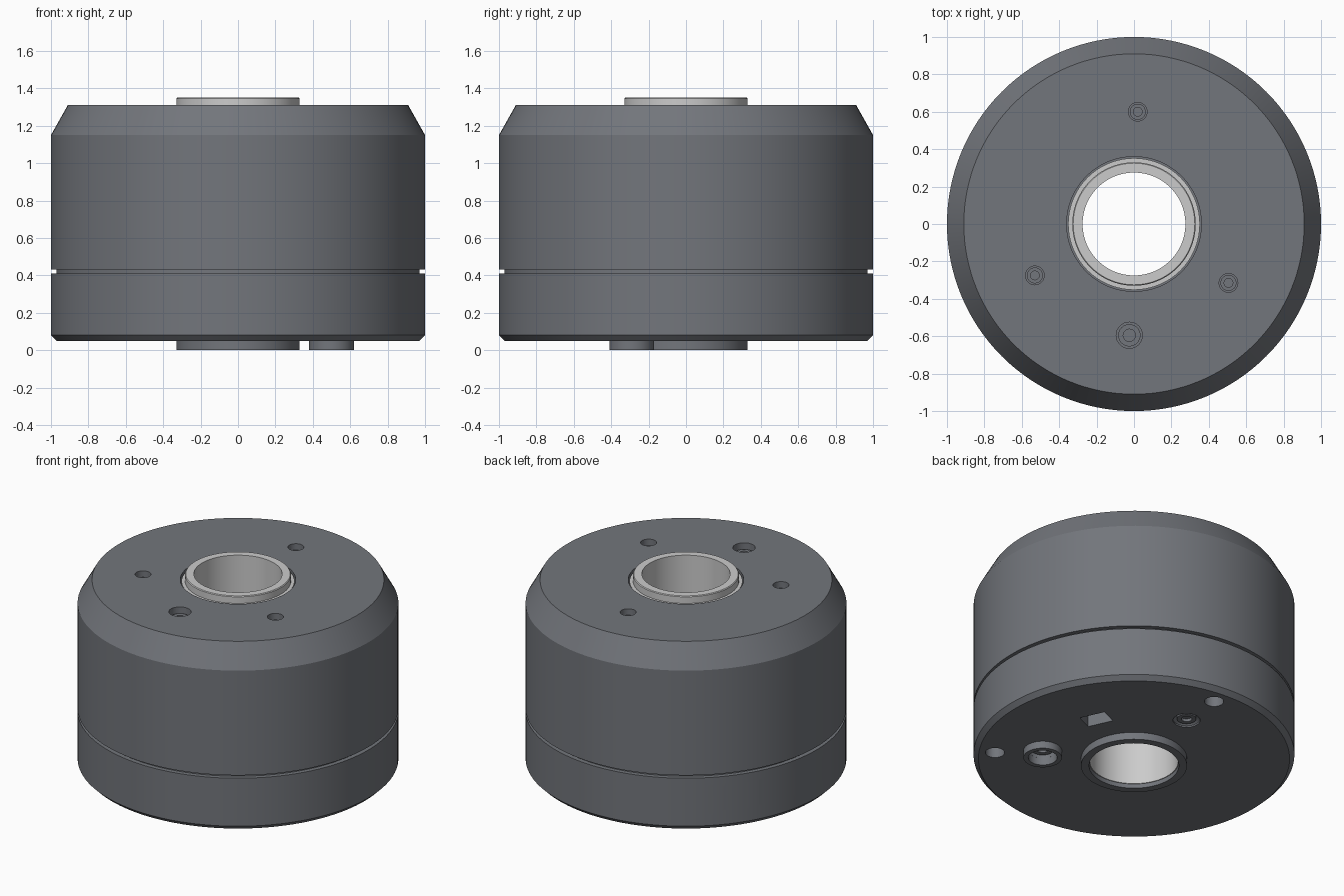
import bpy, bmesh
from math import radians, cos, sin, pi
from mathutils import Matrix, Vector

if "Cube" in bpy.data.objects:
    bpy.data.objects.remove(bpy.data.objects["Cube"])


def mat(name, c):
    m = bpy.data.materials.new(name)
    m.diffuse_color = (*c, 1)
    m.use_nodes = True
    m.node_tree.nodes["Principled BSDF"].inputs["Base Color"].default_value = m.diffuse_color
    return m


DARK = mat("dark_grey", (0.17, 0.18, 0.20))
LIGHT = mat("light_grey", (0.58, 0.58, 0.60))


def finish(bm, name, m, matrix=None):
    if matrix:
        bm.transform(matrix)
    bmesh.ops.recalc_face_normals(bm, faces=bm.faces)
    me = bpy.data.meshes.new(name)
    bm.to_mesh(me)
    bm.free()
    ob = bpy.data.objects.new(name, me)
    bpy.context.collection.objects.link(ob)
    me.materials.append(m)
    return ob


def lathe(name, pts, m=DARK, matrix=None, steps=48):
    """Revolve (radius, z) points; closed ring unless the profile touches the axis."""
    bm = bmesh.new()
    vs = [bm.verts.new((r, 0, z)) for r, z in pts]
    for a, b in zip(vs, vs[1:]):
        bm.edges.new((a, b))
    if min(r for r, z in pts) > 0:
        bm.edges.new((vs[-1], vs[0]))
    bmesh.ops.spin(bm, geom=bm.verts[:] + bm.edges[:], cent=(0, 0, 0), axis=(0, 0, 1),
                   angle=2 * pi, steps=steps)
    bmesh.ops.remove_doubles(bm, verts=bm.verts, dist=1e-5)
    return finish(bm, name, m, matrix)


def box(name, size, m=DARK, matrix=None, bevel=0):
    bm = bmesh.new()
    bmesh.ops.create_cube(bm, size=1)
    bm.transform(Matrix.Diagonal((*size, 1)))
    if bevel:
        bmesh.ops.bevel(bm, geom=bm.edges[:], offset=bevel, segments=3, profile=0.5,
                        affect='EDGES')
    return finish(bm, name, m, matrix)


def at(x, y, z):
    return Matrix.Translation((x, y, z))


def polar(r, deg, z):
    """Place at an azimuth with local x pointing outwards."""
    a = radians(deg)
    return at(r * cos(a), r * sin(a), z) @ Matrix.Rotation(a, 4, 'Z')


def cut(ob, cutters):
    bpy.context.view_layer.objects.active = ob
    for c in cutters:
        c.hide_render = True
        md = ob.modifiers.new("cut", 'BOOLEAN')
        md.operation, md.solver, md.object = 'DIFFERENCE', 'EXACT', c
        bpy.ops.object.modifier_apply(modifier=md.name)
        bpy.data.objects.remove(c, do_unlink=True)


def hole(r, z0, z1, matrix):
    return lathe("hole_cutter", [(0, z0), (r, z0), (r, z1), (0, z1)], matrix=matrix, steps=32)


# Main housings, with a recessed ring in the seam between them
base = lathe("base_housing", [(0.29, 0.05), (0.97, 0.05), (1, 0.08), (1, 0.41), (0.29, 0.41)], steps=128)
upper = lathe("upper_housing", [(0.36, 0.43), (1, 0.43), (1, 1.15), (0.91, 1.31), (0.36, 1.31)], steps=128)
lathe("seam_ring", [(0.31, 0.40), (0.97, 0.40), (0.97, 0.44), (0.31, 0.44)], steps=128)

# Hollow shaft with shouldered top, and the lower collar
lathe("hollow_shaft", [(0.275, 0.03), (0.30, 0.03), (0.30, 0.44), (0.352, 0.44), (0.352, 1.30),
                       (0.33, 1.30), (0.33, 1.345), (0.325, 1.35), (0.275, 1.35)], LIGHT, steps=96)
lathe("bottom_collar", [(0.28, 0), (0.33, 0), (0.33, 0.12), (0.28, 0.12)], steps=96)


def socket_screw(name, r, z, s, matrix):
    """Screw head facing +z (s=1) or -z (s=-1) with a round socket."""
    lathe(name, [(0, z - s * 0.03), (r * 0.55, z - s * 0.03), (r * 0.55, z), (r, z),
                 (r, z - s * 0.08), (0, z - s * 0.08)], matrix=matrix, steps=32)


# Top screw holes
top_holes = [(0.02, 0.60, 0.05), (-0.53, -0.275, 0.05), (0.505, -0.315, 0.05), (-0.025, -0.595, 0.07)]
cut(upper, [hole(r, 1.24, 1.4, at(x, y, 0)) for x, y, r in top_holes])
for x, y, r in top_holes:
    socket_screw("top_screw", r * 0.85, 1.27, 1, at(x, y, 0))

# Bottom holes: mounting holes, countersinks, boss bore, rectangular slot
cuts = [hole(0.06, -0.02, 0.15, polar(0.87, a, 0)) for a in (85, 205, -35)]
sinks = [polar(0.58, 84.4, 0), polar(0.57, 205.6, 0)]
cuts += [lathe("sink_cutter", [(0, 0.03), (0.085, 0.03), (0.085, 0.06), (0.06, 0.08), (0, 0.08)],
               matrix=p, steps=32) for p in sinks]
boss_at = at(0.5, -0.29, 0)
cuts.append(hole(0.09, 0.02, 0.12, boss_at))
cuts.append(box("slot_cutter", (0.12, 0.17, 0.12), matrix=polar(0.545, 24.5, 0.07)))

# Connector recess in the side, with bays for three sockets, plus a small side slot
AZ, WALL, ZC = 160, 0.87, 0.262


def on_wall(out, s, z=ZC):
    a = radians(AZ)
    return polar(0, AZ, 0) @ at(WALL + out, s, z)


sockets = [("small_socket", -0.29, 0.17), ("power_socket", 0, 0.28), ("data_socket", 0.31, 0.20)]
H = 0.16
cuts.append(box("recess_cutter", (0.4, 0.91, 0.195), matrix=on_wall(0.2, 0), bevel=0.025))
cuts += [box("bay_cutter", (0.3, w - 0.004, H - 0.004), matrix=on_wall(0, s)) for n, s, w in sockets]
cuts.append(box("side_slot_cutter", (0.12, 0.06, 0.10), matrix=polar(1.0, 194.5, 0.19)))
cut(base, cuts)

# Flush screws in the countersinks, and the raised boss with its screw
for p in sinks:
    socket_screw("bottom_screw", 0.06, 0.06, -1, p)
lathe("locating_boss", [(0.09, 0), (0.12, 0), (0.12, 0.06), (0.09, 0.06)], matrix=boss_at)
socket_screw("boss_screw", 0.07, 0.06, -1, boss_at)

# Sockets: open shells with a contact tongue, or two domed pins for power
for name, s, w in sockets:
    shell = box(name, (0.15, w, H), LIGHT, on_wall(-0.065, s))
    cut(shell, [box("cavity_cutter", (0.15, w - 0.045, H - 0.045), LIGHT, on_wall(-0.02, s))])
    if name == "power_socket":
        for d in (-0.065, 0.065):
            lathe("power_pin", [(0, -0.10), (0.03, -0.10), (0.03, -0.02), (0.026, -0.005),
                                (0.015, 0.006), (0, 0.01)], LIGHT,
                  on_wall(0, s + d) @ Matrix.Rotation(pi / 2, 4, 'Y'), 24)
    else:
        box(name + "_tongue", (0.09, w - 0.08, 0.035), LIGHT, on_wall(-0.06, s, ZC - 0.015))
        for d in (-1, 1):
            box(name + "_latch", (0.07, 0.025, 0.03), LIGHT, on_wall(-0.03, s + d * w * 0.25, ZC + 0.045))

# Smooth shading with sharp edges kept
bpy.ops.object.select_all(action='SELECT')
bpy.ops.object.shade_smooth_by_angle(angle=radians(25))
